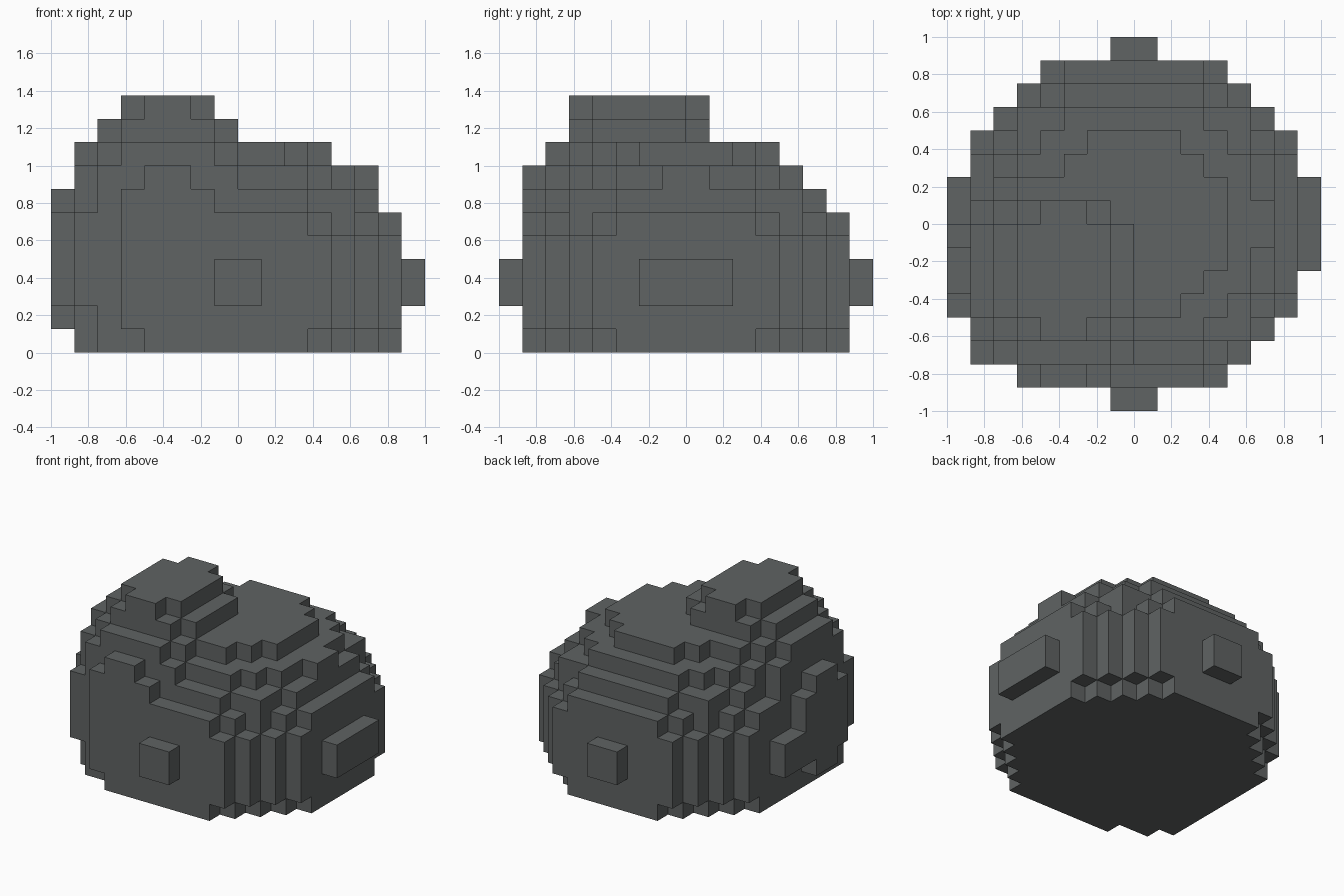
import bpy, bmesh
from mathutils import Vector

if "Cube" in bpy.data.objects:
    bpy.data.objects.remove(bpy.data.objects["Cube"])

CELL = 0.125  # edge length of one block

# Two ellipsoid lumps, in block units: centre, squared radii
LUMPS = [
    ((0, 0, 3), (59.0, 57.3, 42.5)),                      # broad main dome
    ((-3, -2, 4), (1 / .041, 1 / .037, 1 / .0179)),       # taller front-left hump
]


def inside(cell):
    """True when the block's centre lies in either lump, above the ground."""
    if cell[2] < 0:
        return False
    return any(sum((i + .5 - c) ** 2 / r for i, c, r in zip(cell, centre, radii)) <= 1
               for centre, radii in LUMPS)


def block_shell(name, cells):
    """Mesh only the outer faces of a set of blocks."""
    bm = bmesh.new()
    verts = {}

    def vert(p):
        if p not in verts:
            verts[p] = bm.verts.new(Vector(p) * CELL)
        return verts[p]

    for cell in sorted(cells):
        for axis in range(3):
            u, v = (axis + 1) % 3, (axis + 2) % 3
            for side in (0, 1):
                neighbour = list(cell)
                neighbour[axis] += 2 * side - 1
                if tuple(neighbour) in cells:
                    continue
                corners = []
                for du, dv in ((0, 0), (1, 0), (1, 1), (0, 1)):
                    p = list(cell)
                    p[axis] += side
                    p[u] += du
                    p[v] += dv
                    corners.append(vert(tuple(p)))
                bm.faces.new(corners if side else corners[::-1])

    mesh = bpy.data.meshes.new(name)
    bm.to_mesh(mesh)
    bm.free()
    obj = bpy.data.objects.new(name, mesh)
    bpy.context.collection.objects.link(obj)
    return obj


# Boulder: every grid block inside the lumps
blocks = {(x, y, z) for x in range(-9, 9) for y in range(-9, 9) for z in range(13)
          if inside((x, y, z))}
boulder = block_shell("boulder", blocks)

# Dark stone colour
stone = bpy.data.materials.new("dark_stone")
stone.diffuse_color = (.115, .125, .125, 1)
stone.use_nodes = True
stone.node_tree.nodes["Principled BSDF"].inputs["Base Color"].default_value = stone.diffuse_color
boulder.data.materials.append(stone)
